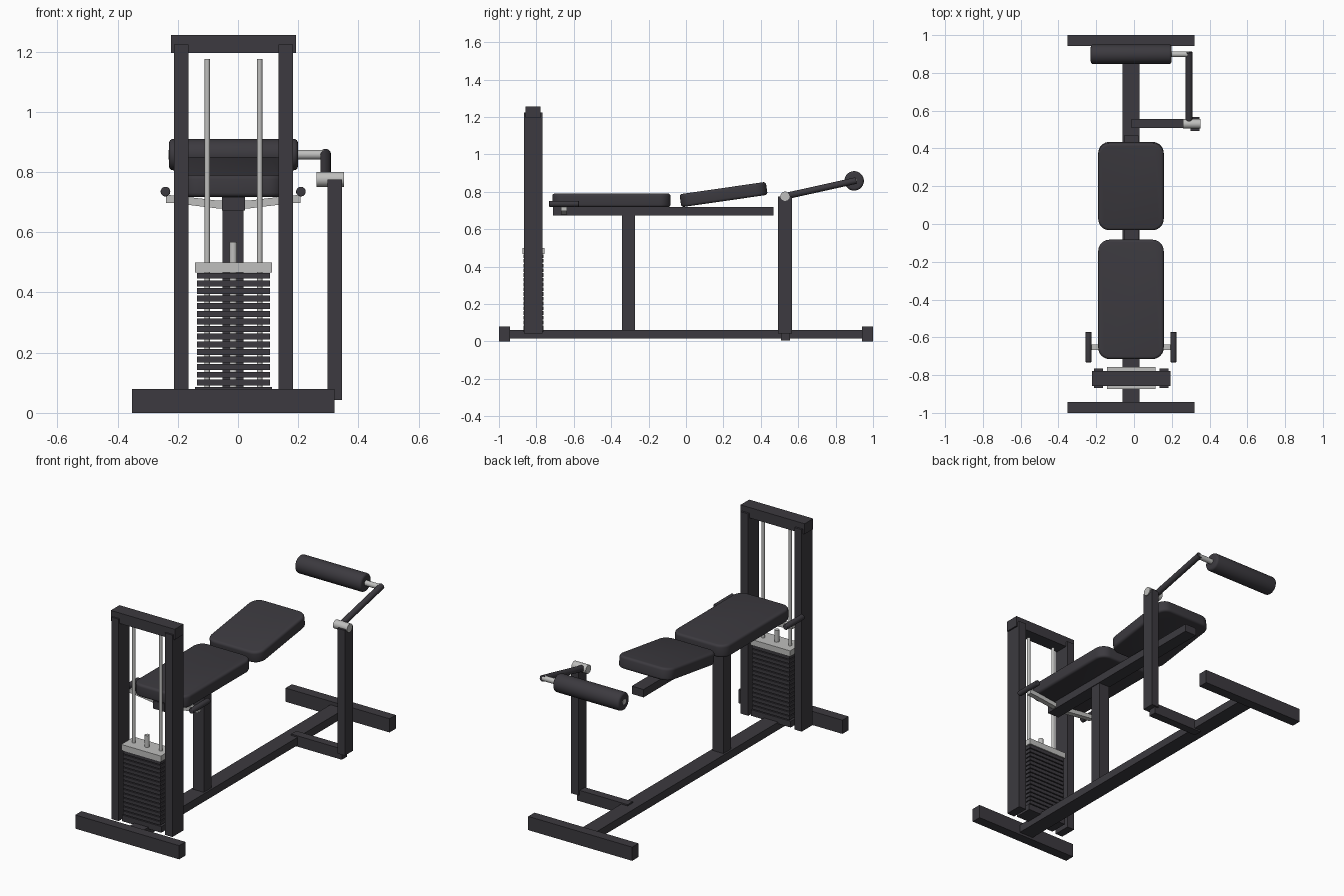
import bpy, bmesh, math
from mathutils import Vector

if "Cube" in bpy.data.objects:
    bpy.data.objects.remove(bpy.data.objects["Cube"])


def material(name, rgb):
    m = bpy.data.materials.new(name)
    m.diffuse_color = (*rgb, 1)
    m.use_nodes = True
    m.node_tree.nodes["Principled BSDF"].inputs["Base Color"].default_value = m.diffuse_color
    return m


DARK = material("dark charcoal", (0.045, 0.042, 0.050))
STEEL = material("light grey steel", (0.52, 0.52, 0.51))
CX = -0.016  # centre line of the bench


def finish(name, bm, mat, smooth=False):
    me = bpy.data.meshes.new(name)
    bmesh.ops.recalc_face_normals(bm, faces=bm.faces[:])
    bm.to_mesh(me)
    bm.free()
    me.materials.append(mat)
    ob = bpy.data.objects.new(name, me)
    bpy.context.collection.objects.link(ob)
    if smooth:
        bpy.ops.object.select_all(action='DESELECT')
        ob.select_set(True)
        bpy.context.view_layer.objects.active = ob
        bpy.ops.object.shade_smooth_by_angle(angle=math.radians(35))
    return ob


def box_bm(size):
    bm = bmesh.new()
    bmesh.ops.create_cube(bm, size=1)
    bmesh.ops.scale(bm, vec=size, verts=bm.verts[:])
    return bm


def box(name, x, y, z, mat=DARK):
    """Box from (min, max) ranges."""
    bm = box_bm((x[1] - x[0], y[1] - y[0], z[1] - z[0]))
    ob = finish(name, bm, mat)
    ob.location = [(r[0] + r[1]) / 2 for r in (x, y, z)]
    return ob


def rod(name, a, b, r, mat, bevel=0, seg=32):
    """Cylinder between two points, optionally with rounded rims."""
    a, b = Vector(a), Vector(b)
    bm = bmesh.new()
    bmesh.ops.create_cone(bm, cap_ends=True, segments=seg, radius1=r, radius2=r,
                          depth=(b - a).length)
    if bevel:
        rims = [e for e in bm.edges if abs(e.verts[0].co.z - e.verts[1].co.z) < 1e-5]
        bmesh.ops.bevel(bm, geom=rims, offset=bevel, segments=4, profile=0.5,
                        affect='EDGES')
    ob = finish(name, bm, mat, True)
    ob.location = (a + b) / 2
    ob.rotation_euler = (b - a).to_track_quat('Z', 'Y').to_euler()
    return ob


def pad(name, size, loc, tilt=0):
    """Cushion with rounded plan corners and soft rims."""
    bm = box_bm(size)
    up = [e for e in bm.edges if abs(e.verts[0].co.z - e.verts[1].co.z) > 1e-5]
    bmesh.ops.bevel(bm, geom=up, offset=0.06, segments=8, profile=0.5, affect='EDGES')
    rims = [e for e in bm.edges if abs(e.verts[0].co.z - e.verts[1].co.z) < 1e-5]
    bmesh.ops.bevel(bm, geom=rims, offset=0.014, segments=4, profile=0.5, affect='EDGES')
    ob = finish(name, bm, DARK, True)
    ob.location = loc
    ob.rotation_euler.x = tilt
    return ob


# Base frame
box("front_foot", (-0.352, 0.32), (-1, -0.942), (0, 0.08))
box("rear_foot", (-0.352, 0.32), (0.942, 1), (0, 0.08))
box("base_spine", (-0.062, 0.03), (-0.95, 0.95), (0.014, 0.06))

# Weight tower
for side, x in (("left", (-0.212, -0.165)), ("right", (0.134, 0.183))):
    box(side + "_upright", x, (-0.867, -0.766), (0.043, 1.223))
box("tower_top_bar", (-0.222, 0.192), (-0.858, -0.778), (1.195, 1.256))
for side, x in (("left", -0.102), ("right", 0.072)):
    rod(side + "_guide_rod", (x, -0.816, 0.06), (x, -0.816, 1.176), 0.009, STEEL)

# Weight stack
box("stack_base", (-0.143, 0.113), (-0.869, -0.763), (0.05, 0.086))
PITCH = 0.0253
for i in range(15):
    z = 0.0915 + i * PITCH
    box(f"weight_plate_{i + 1}", (-0.136, 0.106), (-0.869, -0.763), (z, z + 0.0198))
box("stack_top_plate", (-0.143, 0.113), (-0.874, -0.757), (0.466, 0.50), STEEL)
rod("selector_stem", (CX, -0.816, 0.08), (CX, -0.816, 0.568), 0.013, STEEL)

# Bench
box("bench_post", (-0.051, 0.019), (-0.343, -0.273), (0.05, 0.69))
box("bench_beam", (-0.053, 0.023), (-0.711, 0.468), (0.672, 0.718))
pad("long_pad", (0.347, 0.632, 0.073), (CX, -0.399, 0.754))
pad("tilted_pad", (0.347, 0.466, 0.07), (CX, 0.201, 0.785), math.radians(8.2))

# Handles: bent flat bar under the pad with a grip at each end
path = [(-0.224, 0.711), (-0.19, 0.709), (-0.05, 0.692)]
path += [(-x, z) for x, z in reversed(path)]
bm = bmesh.new()
rings = []
for x, z in path:
    rings.append([bm.verts.new((x + CX, -0.652 + dy, z + dz))
                  for dy, dz in ((-0.015, -0.013), (0.015, -0.013),
                                 (0.015, 0.013), (-0.015, 0.013))])
for a, b in zip(rings, rings[1:]):
    for k in range(4):
        bm.faces.new((a[k], a[(k + 1) % 4], b[(k + 1) % 4], b[k]))
bm.faces.new(rings[0])
bm.faces.new(rings[-1])
finish("handle_bar", bm, STEEL)
for side, s in (("left", -1), ("right", 1)):
    x = CX + s * 0.225
    rod(side + "_grip", (x, -0.732, 0.735), (x, -0.572, 0.735), 0.016, DARK, 0.004)

# Leg lever support
box("lever_cross_bar", (-0.012, 0.316), (0.508, 0.556), (0.005, 0.068))
box("lever_post", (0.298, 0.346), (0.492, 0.567), (0.043, 0.775))
rod("lever_pivot", (0.26, 0.53, 0.776), (0.352, 0.53, 0.776), 0.025, STEEL)

# Leg lever and roller
rod("lever_arm", (0.291, 0.53, 0.776), (0.291, 0.91, 0.86), 0.0175, DARK)
rod("roller_axle", (-0.231, 0.899, 0.858), (0.292, 0.899, 0.858), 0.0155, STEEL)
rod("foam_roller", (-0.229, 0.899, 0.858), (0.199, 0.899, 0.858), 0.052, DARK, 0.013, 40)
